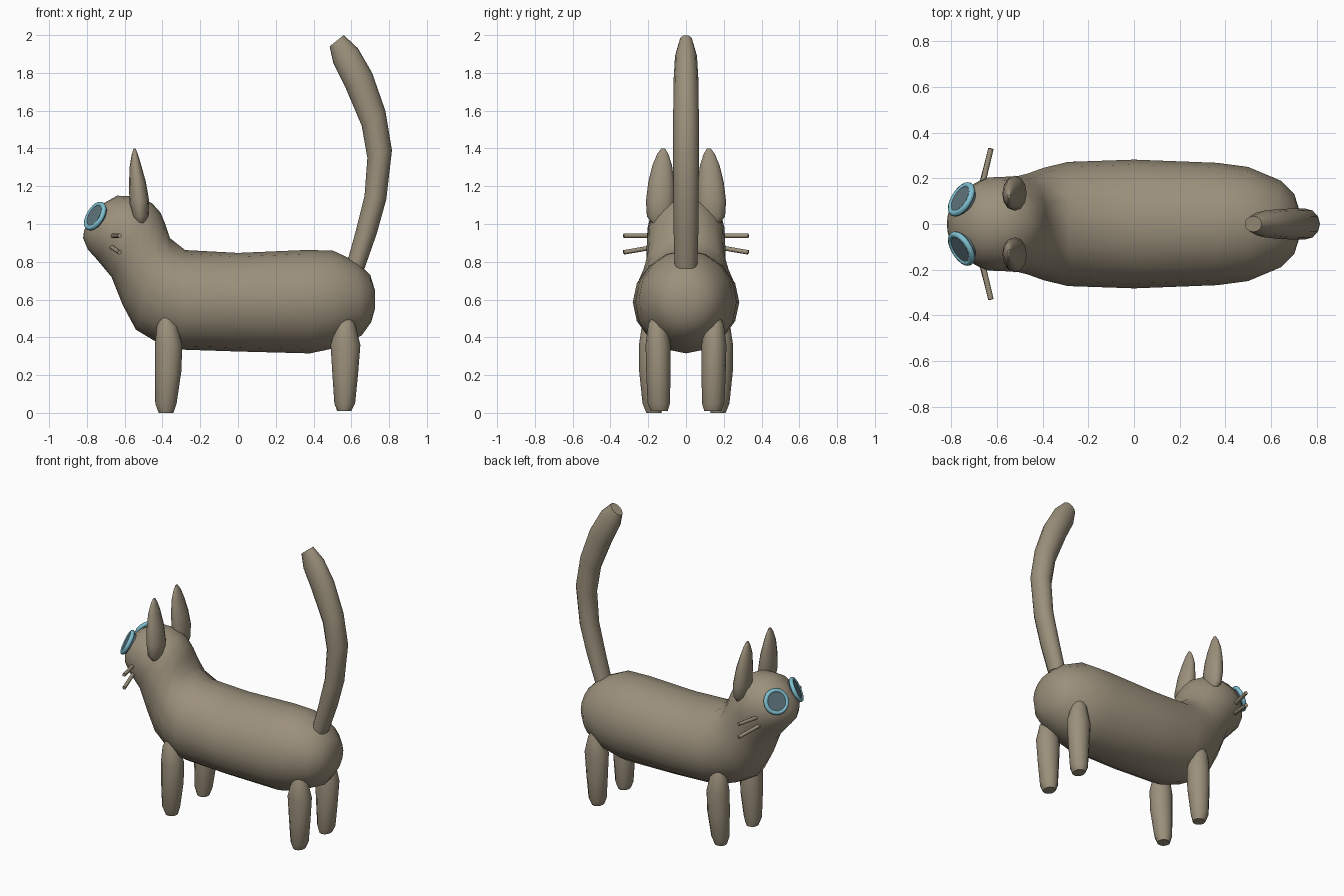
import bpy, bmesh, math
from mathutils import Vector

if "Cube" in bpy.data.objects:
    bpy.data.objects.remove(bpy.data.objects["Cube"])


def material(name, rgb):
    m = bpy.data.materials.new(name)
    m.diffuse_color = (*rgb, 1)
    m.use_nodes = True
    m.node_tree.nodes["Principled BSDF"].inputs["Base Color"].default_value = m.diffuse_color
    return m


FUR = material("taupe fur", (0.33, 0.28, 0.20))
RIM = material("light blue rim", (0.21, 0.52, 0.62))
IRIS = material("slate eye", (0.11, 0.17, 0.20))


def finish(ob, mat, angle=60):
    ob.data.materials.append(mat)
    bpy.ops.object.select_all(action='DESELECT')
    ob.select_set(True)
    bpy.context.view_layer.objects.active = ob
    bpy.ops.object.shade_smooth_by_angle(angle=math.radians(angle))
    return ob


def loft(name, sections, n=12):
    """Skin elliptical rings: each is (x1, z1, x2, z2, half width, centre y)."""
    bm = bmesh.new()
    rings = []
    for x1, z1, x2, z2, w, cy in sections:
        c = Vector(((x1 + x2) / 2, cy, (z1 + z2) / 2))
        u = Vector(((x1 - x2) / 2, 0, (z1 - z2) / 2))
        v = Vector((0, w, 0))
        angles = [2 * math.pi * i / n for i in range(n)]
        rings.append([bm.verts.new(c + u * math.cos(a) + v * math.sin(a)) for a in angles])
    for r, s in zip(rings, rings[1:]):
        for i in range(n):
            j = (i + 1) % n
            bm.faces.new((r[i], r[j], s[j], s[i]))
    bm.faces.new(rings[0])
    bm.faces.new(rings[-1])
    bmesh.ops.recalc_face_normals(bm, faces=bm.faces)
    me = bpy.data.meshes.new(name)
    bm.to_mesh(me)
    bm.free()
    ob = bpy.data.objects.new(name, me)
    bpy.context.collection.objects.link(ob)
    return finish(ob, FUR)


# Body, neck and head in one skin: top point, bottom point, half width
body = [
    (.725, .65, .725, .55, .06), (.70, .73, .705, .48, .13),
    (.63, .80, .655, .41, .19), (.50, .86, .50, .34, .25),
    (.35, .862, .38, .315, .268), (0, .847, 0, .325, .282),
    (-.28, .862, -.30, .335, .272), (-.36, .925, -.44, .38, .245),
    (-.385, 1.0, -.54, .44, .222), (-.41, 1.06, -.61, .57, .21),
    (-.455, 1.11, -.67, .72, .207), (-.53, 1.145, -.745, .81, .204),
    (-.64, 1.15, -.795, .865, .162), (-.73, 1.10, -.82, .925, .095),
    (-.78, 1.045, -.815, .965, .04),
]
loft("body_and_head", [(*s, 0) for s in body], 16)

# Raised tail: left edge, right edge
tail = [
    (.57, .77, .67, .765, .06), (.62, .95, .735, .95, .065),
    (.67, 1.15, .785, 1.13, .067), (.685, 1.35, .815, 1.39, .068),
    (.655, 1.52, .78, 1.60, .068), (.57, 1.72, .71, 1.80, .066),
    (.505, 1.85, .635, 1.93, .058), (.485, 1.94, .56, 2.0, .035),
]
loft("tail", [(*s, 0) for s in tail])

# Upright parts: left x, right x, height, half width, centre y
front_leg = [
    (-.40, -.36, .52, .02, .185), (-.43, -.32, .46, .05, .184),
    (-.44, -.295, .36, .069, .18), (-.44, -.30, .22, .07, .178),
    (-.438, -.325, .05, .055, .175), (-.42, -.342, 0, .04, .17),
]
rear_leg = [
    (.55, .59, .53, .02, .15), (.52, .62, .47, .05, .15),
    (.49, .648, .36, .066, .148), (.50, .635, .20, .064, .146),
    (.51, .62, .05, .059, .144), (.525, .60, .01, .045, .142),
]
ear = [
    (-.525, -.50, .98, .03, .13), (-.56, -.475, 1.04, .07, .137),
    (-.575, -.47, 1.12, .077, .135), (-.577, -.487, 1.22, .069, .131),
    (-.573, -.512, 1.31, .052, .126), (-.562, -.53, 1.37, .03, .123),
    (-.553, -.542, 1.40, .01, .121),
]


def upright(name, rows, side):
    loft(name, [(a, z, b, z, w, side * y) for a, b, z, w, y in rows])


def rod(name, p, q, r):
    p, q = Vector(p), Vector(q)
    bpy.ops.mesh.primitive_cylinder_add(
        vertices=8, radius=r, depth=(q - p).length, location=(p + q) / 2,
        rotation=(q - p).to_track_quat('Z', 'Y').to_euler())
    ob = bpy.context.object
    ob.name = name
    return finish(ob, FUR)


for side, tag in ((-1, "near"), (1, "far")):
    upright("front_leg_" + tag, front_leg, side)
    upright("rear_leg_" + tag, rear_leg, side)
    upright("ear_" + tag, ear, side)

    # Whiskers
    rod("upper_whisker_" + tag, (-.672, side * .14, .938), (-.627, side * .33, .938), .012)
    rod("lower_whisker_" + tag, (-.675, side * .14, .882), (-.627, side * .33, .85), .012)

    # Eye: dark disc inside a light ring
    n = Vector((-.76, side * .47, .45)).normalized()
    c = Vector((-.753, side * .106, 1.04))
    rot = n.to_track_quat('Z', 'Y').to_euler()
    bpy.ops.mesh.primitive_cylinder_add(vertices=24, radius=.068, depth=.04,
                                        location=c - n * .008, rotation=rot)
    bpy.context.object.name = "eye_" + tag
    finish(bpy.context.object, IRIS, 30)
    bpy.ops.mesh.primitive_torus_add(major_segments=24, minor_segments=8,
                                     major_radius=.07, minor_radius=.014,
                                     location=c + n * .004, rotation=rot)
    bpy.context.object.name = "eye_rim_" + tag
    finish(bpy.context.object, RIM)
